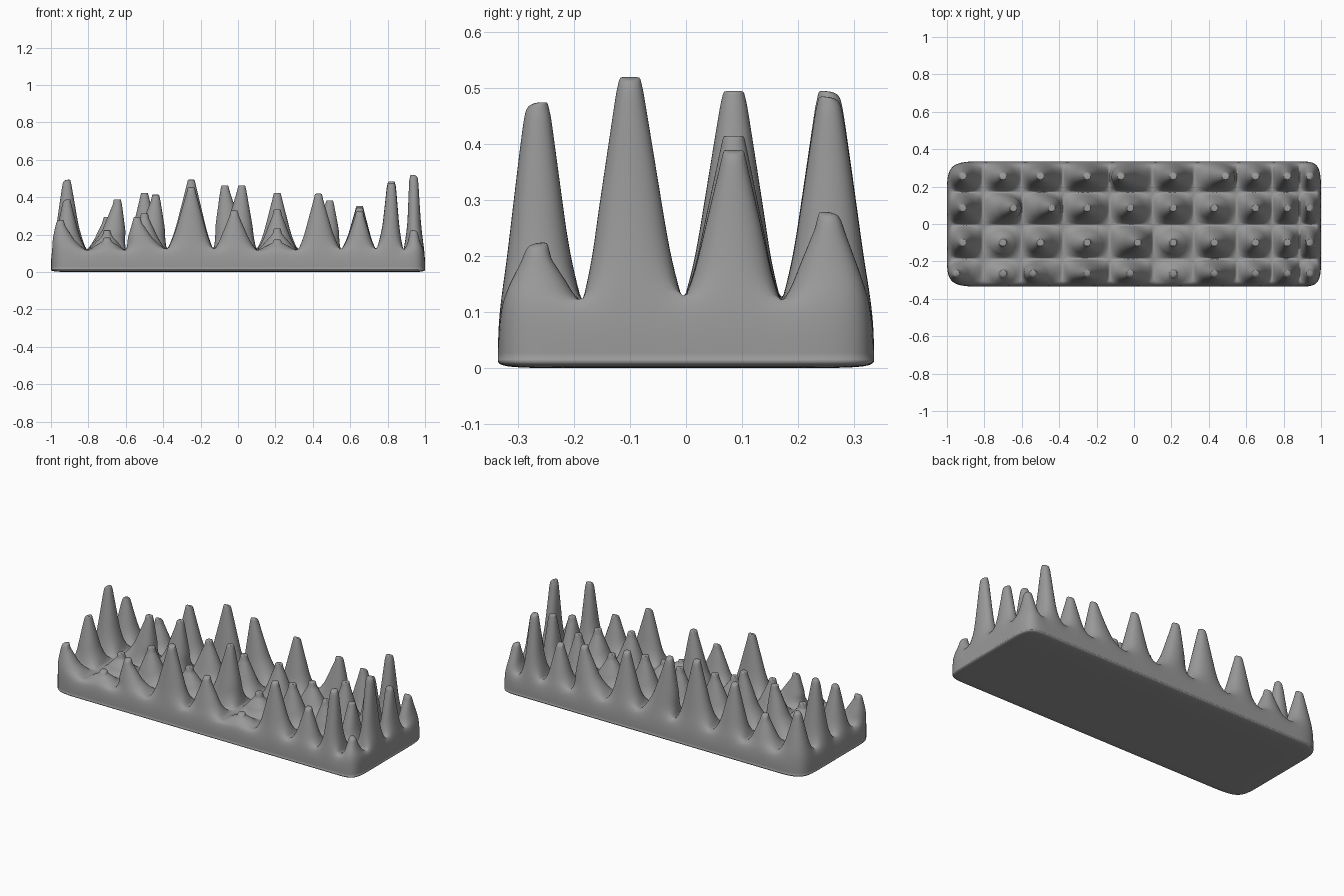
import bpy
import bmesh
from mathutils import Vector

cube = bpy.data.objects.get("Cube")
if cube:
    bpy.data.objects.remove(cube, do_unlink=True)

# Cell borders of the slab and the spike layout, front row first
COLUMN_EDGES = [-1.0, -.81, -.6, -.38, -.13, .1, .32, .55, .74, .885, 1.0]
ROW_EDGES = [-.335, -.185, -.005, .17, .335]
SPIKE_Y = [-.265, -.1, .085, .255]
SPIKE_X = [-.915, -.7, -.5, -.25, -.02, .21, .43, .65, .82, .94]
SHIFTED_X = {(0, 0): -.95, (0, 2): -.54, (2, 1): -.645, (2, 2): -.44,
             (1, 4): .02, (3, 4): -.07, (3, 6): .49}
HEIGHTS = [
    [.275, .18, .29, .45, .325, .17, .415, .32, .47, .22],
    [.385, .22, .31, .26, .46, .23, .34, .30, .33, .515],
    [.49, .385, .41, .345, .32, .33, .28, .34, .41, .385],
    [.36, .29, .42, .49, .46, .42, .38, .35, .48, .275],
]
VALLEY = .115


def raise_ring(bm, face, center, half_x, half_y, z):
    """Extrude a cell face to a smaller rectangle at the given height."""
    middle = face.calc_center_median()
    new = bmesh.ops.extrude_discrete_faces(bm, faces=[face])["faces"][0]
    for v in new.verts:
        side_x = 1 if v.co.x > middle.x else -1
        side_y = 1 if v.co.y > middle.y else -1
        v.co = Vector((center[0] + side_x * half_x, center[1] + side_y * half_y, z))
    return new


# Slab: a grid lifted through two wall loops
bm = bmesh.new()
grid = [[bm.verts.new((x, y, 0)) for x in COLUMN_EDGES] for y in ROW_EDGES]
for lower, upper in zip(grid, grid[1:]):
    for i in range(len(lower) - 1):
        bm.faces.new((lower[i], lower[i + 1], upper[i + 1], upper[i]))
bottom = list(bm.faces)
top = bottom
for step in (.015, VALLEY - .015):
    result = bmesh.ops.extrude_face_region(bm, geom=top, use_keep_orig=(top is bottom))
    bmesh.ops.translate(bm, vec=(0, 0, step),
                        verts=[g for g in result["geom"] if isinstance(g, bmesh.types.BMVert)])
    top = [g for g in result["geom"] if isinstance(g, bmesh.types.BMFace)]
bmesh.ops.recalc_face_normals(bm, faces=bm.faces)

# Crease the valleys between neighbouring cells
crease = bm.edges.layers.float.new("crease_edge")
top_set = set(top)
for edge in bm.edges:
    if len(edge.link_faces) == 2 and all(f in top_set for f in edge.link_faces):
        edge[crease] = .5

# Spikes: broad shoulder, narrow neck and blunt tip
for face in top:
    c = face.calc_center_median()
    col = sum(c.x > e for e in COLUMN_EDGES) - 1
    row = sum(c.y > e for e in ROW_EDGES) - 1
    peak = (SHIFTED_X.get((row, col), SPIKE_X[col]), SPIKE_Y[row])
    height = HEIGHTS[row][col]
    rise = height - VALLEY
    width = COLUMN_EDGES[col + 1] - COLUMN_EDGES[col]
    depth = ROW_EDGES[row + 1] - ROW_EDGES[row]
    shoulder = ((c.x + 2 * peak[0]) / 3, (c.y + 2 * peak[1]) / 3)
    face = raise_ring(bm, face, shoulder, width * .33, depth * .36, VALLEY + rise * .38)
    face = raise_ring(bm, face, peak, .027, .027, height - min(.025, rise * .25))
    raise_ring(bm, face, peak, .02, .02, height + .004)

for face in bm.faces:
    face.smooth = True
mesh = bpy.data.meshes.new("spiked_slab")
bm.to_mesh(mesh)
bm.free()
slab = bpy.data.objects.new("spiked_slab", mesh)
bpy.context.collection.objects.link(slab)
rounding = slab.modifiers.new("rounding", "SUBSURF")
rounding.levels = rounding.render_levels = 3

# Plain grey
grey = bpy.data.materials.new("plain_grey")
grey.use_nodes = True
color = (.32, .32, .32, 1)
grey.diffuse_color = color
grey.node_tree.nodes["Principled BSDF"].inputs["Base Color"].default_value = color
mesh.materials.append(grey)
